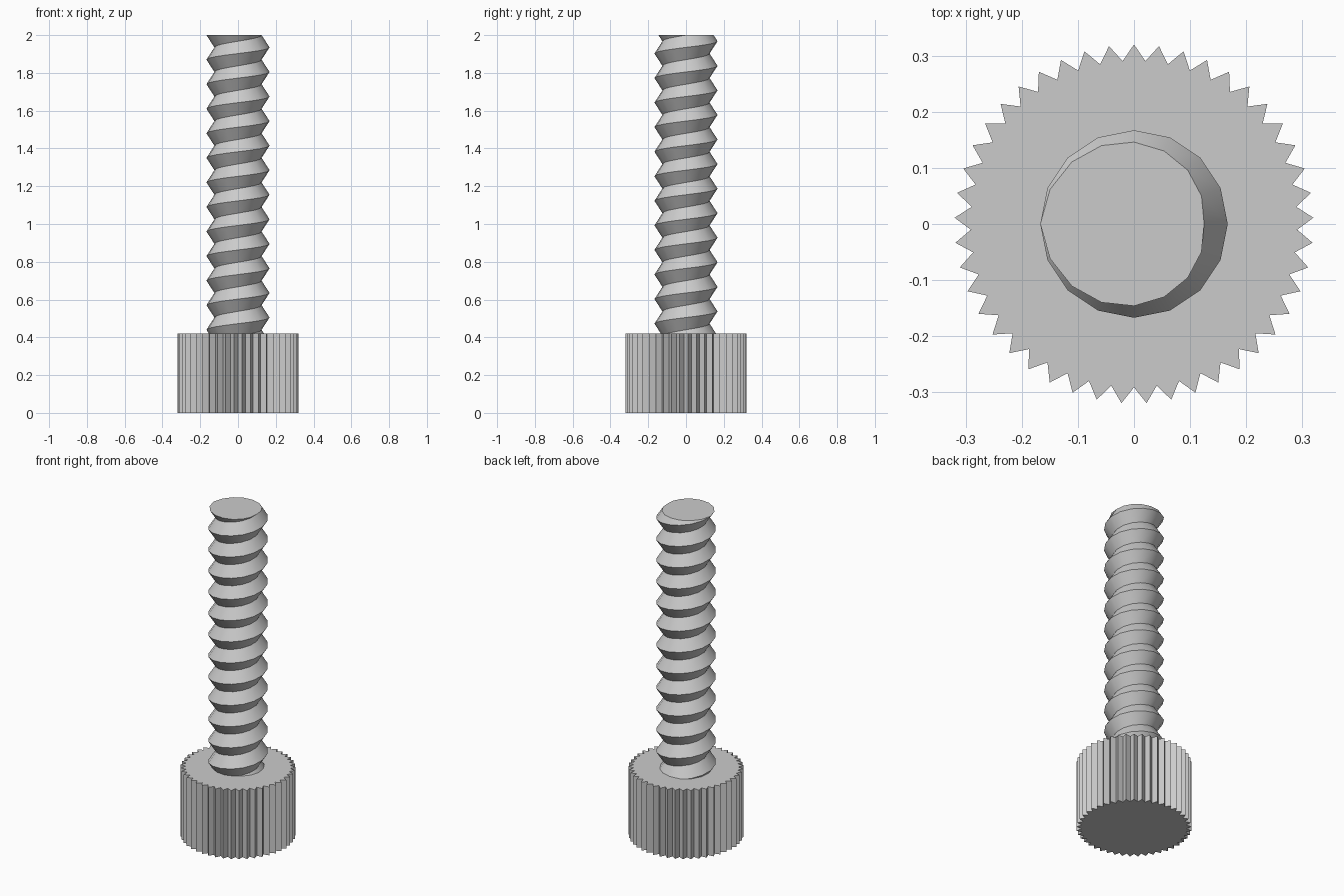
import bpy
import bmesh
from math import pi, sin, cos

default = bpy.data.objects.get("Cube")
if default:
    bpy.data.objects.remove(default, do_unlink=True)

# Dimensions
HEAD_H, TIP_R, GROOVE_R, TEETH = 0.42, 0.32, 0.291, 45
TOP, CREST_R, ROOT_R, PITCH, SIDES = 2.0, 0.167, 0.125, 0.13, 16
SINK = 0.02

steel = bpy.data.materials.new("light_grey_steel")
steel.use_nodes = True
grey = (0.6, 0.6, 0.6, 1)
steel.diffuse_color = grey
steel.node_tree.nodes["Principled BSDF"].inputs["Base Color"].default_value = grey


def add_part(name, bm):
    bmesh.ops.recalc_face_normals(bm, faces=bm.faces)
    mesh = bpy.data.meshes.new(name)
    bm.to_mesh(mesh)
    bm.free()
    mesh.materials.append(steel)
    obj = bpy.data.objects.new(name, mesh)
    bpy.context.collection.objects.link(obj)
    return obj


# Knurled head: toothed outline extruded upwards
bm = bmesh.new()
outline = []
for i in range(2 * TEETH):
    r = GROOVE_R if i % 2 else TIP_R
    a = pi / 2 + i * pi / TEETH
    outline.append(bm.verts.new((r * cos(a), r * sin(a), 0)))
base = bm.faces.new(outline)
grown = bmesh.ops.extrude_face_region(bm, geom=[base], use_keep_orig=True)
raised = [v for v in grown["geom"] if isinstance(v, bmesh.types.BMVert)]
bmesh.ops.translate(bm, verts=raised, vec=(0, 0, HEAD_H))
add_part("knurled_head", bm)

# Threaded shank: right-handed V thread, crest on the left (-x) at the tip
bm = bmesh.new()
turns = int((TOP - HEAD_H) / PITCH) + 4
crest, root = [], []
for i in range(turns * SIDES + 1):
    a = pi + 2 * pi * i / SIDES
    z = TOP + PITCH * (i / SIDES - turns + 2)
    crest.append(bm.verts.new((CREST_R * cos(a), CREST_R * sin(a), z)))
    root.append(bm.verts.new((ROOT_R * cos(a), ROOT_R * sin(a), z + PITCH / 2)))
for i in range(turns * SIDES):
    # Upper flank, then the lower flank of the next turn
    bm.faces.new((crest[i], crest[i + 1], root[i + 1], root[i]))
    j = i + SIDES
    if j + 1 < len(crest):
        bm.faces.new((root[i], root[i + 1], crest[j + 1], crest[j]))

# Trim the thread flat at both ends and cap it
for height, direction in ((TOP, 1), (HEAD_H - SINK, -1)):
    cut = bmesh.ops.bisect_plane(
        bm, geom=bm.verts[:] + bm.edges[:] + bm.faces[:], dist=1e-5,
        plane_co=(0, 0, height), plane_no=(0, 0, direction), clear_outer=True)
    bmesh.ops.remove_doubles(bm, verts=bm.verts[:], dist=1e-5)
    rim = [e for e in bm.edges if e.is_boundary
           and all(abs(v.co.z - height) < 1e-4 for v in e.verts)]
    bmesh.ops.holes_fill(bm, edges=rim, sides=0)
shank = add_part("threaded_shank", bm)

bpy.ops.object.select_all(action='DESELECT')
shank.select_set(True)
bpy.context.view_layer.objects.active = shank
bpy.ops.object.shade_smooth_by_angle(angle=pi / 6)
